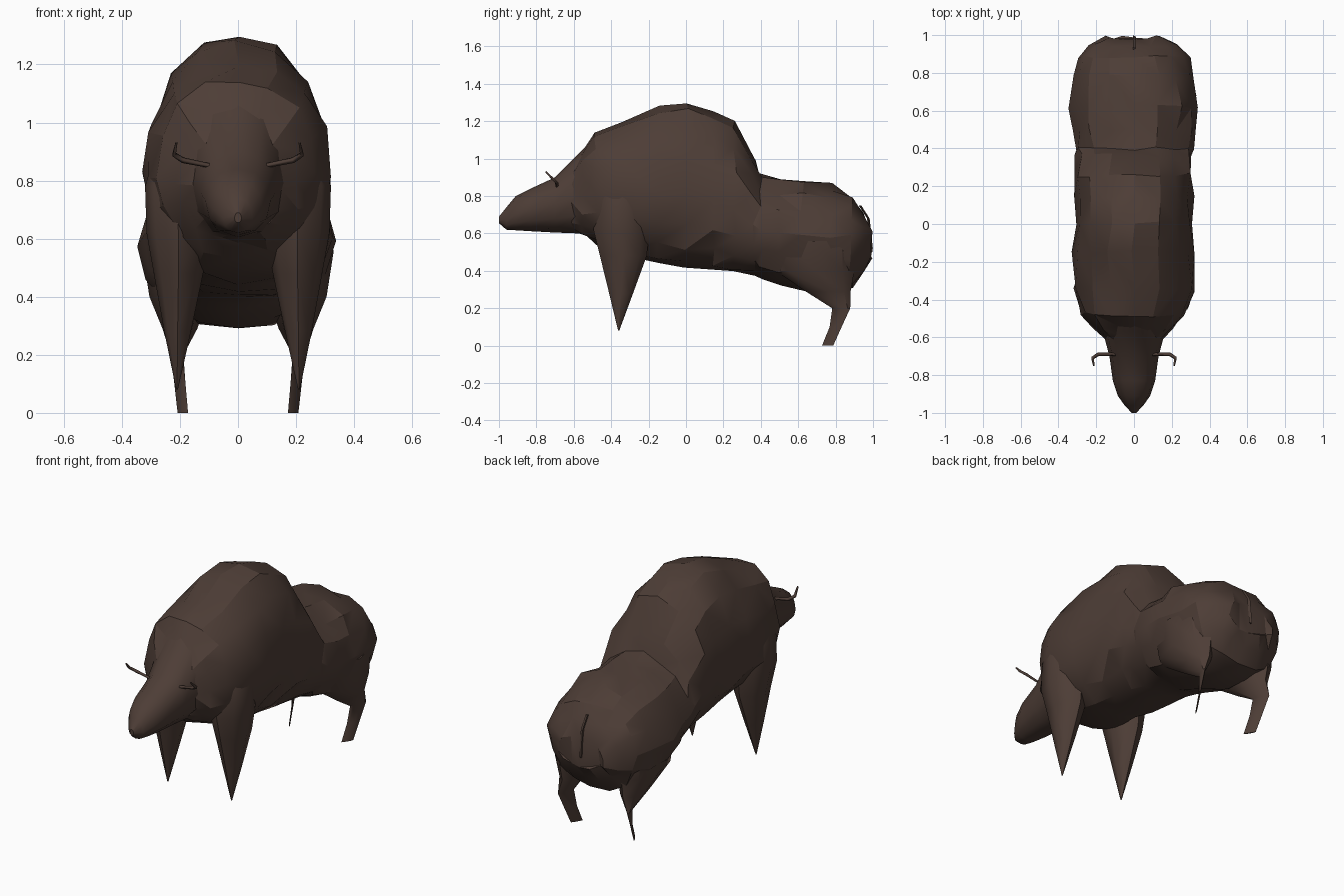
import bpy, bmesh, math, random
from mathutils import Vector

if "Cube" in bpy.data.objects:
    bpy.data.objects.remove(bpy.data.objects["Cube"])

random.seed(4)
fur = bpy.data.materials.new("dark_brown_fur")
fur.diffuse_color = (0.075, 0.047, 0.037, 1)
fur.use_nodes = True
fur.node_tree.nodes["Principled BSDF"].inputs["Base Color"].default_value = fur.diffuse_color


def finish(obj, angle=24):
    obj.data.materials.append(fur)
    bpy.ops.object.select_all(action='DESELECT')
    obj.select_set(True)
    bpy.context.view_layer.objects.active = obj
    bpy.ops.object.shade_smooth_by_angle(angle=math.radians(angle))


def loft(name, rings, jitter=0.0, angle=24):
    """Skin a list of equal-length point rings and cap both ends."""
    bm = bmesh.new()
    rows = []
    for ring in rings:
        rows.append([bm.verts.new(Vector(p) + Vector([random.uniform(-jitter, jitter) for _ in range(3)]))
                     for p in ring])
    n = len(rows[0])
    for a, b in zip(rows, rows[1:]):
        for i in range(n):
            j = (i + 1) % n
            bm.faces.new((a[i], a[j], b[j], b[i]))
    bm.faces.new(rows[0])
    bm.faces.new(rows[-1])
    if jitter:
        bmesh.ops.triangulate(bm, faces=bm.faces[:])
    bmesh.ops.recalc_face_normals(bm, faces=bm.faces[:])
    mesh = bpy.data.meshes.new(name)
    bm.to_mesh(mesh)
    bm.free()
    obj = bpy.data.objects.new(name, mesh)
    bpy.context.collection.objects.link(obj)
    finish(obj, angle)
    return obj


def section(y, lo, hi, w, mid, power=2.15, n=16):
    """Rounded cross-section across the body, widest at height mid."""
    pts = []
    for i in range(n):
        a = 2 * math.pi * i / n
        c, s = math.cos(a), math.sin(a)
        x = math.copysign(abs(c) ** (2 / power), c) * w
        t = math.copysign(abs(s) ** (2 / power), s)
        pts.append((x, y, mid + t * ((hi - mid) if t > 0 else (mid - lo))))
    return pts


def leg_ring(side, z, x, y, rx, ry, skew=0.0, n=8):
    """Level ring of a leg; skew turns thin shins outward towards the back."""
    ring = []
    for i in range(n):
        a = 2 * math.pi * i / n
        dy = ry * math.sin(a)
        ring.append((side * (x + rx * math.cos(a) + skew * dy), y + dy, z))
    return ring


# Body: chest, tall hump, step down to the loin, round rump
loft("body", [section(*s) for s in [
    (-0.61, 0.62, 0.97, 0.15, 0.78), (-0.55, 0.59, 1.06, 0.21, 0.80),
    (-0.48, 0.54, 1.15, 0.275, 0.82), (-0.35, 0.48, 1.20, 0.32, 0.82),
    (-0.15, 0.45, 1.275, 0.32, 0.82), (0.00, 0.42, 1.30, 0.312, 0.80),
    (0.14, 0.41, 1.25, 0.312, 0.77), (0.26, 0.39, 1.19, 0.31, 0.73),
    (0.36, 0.37, 1.01, 0.305, 0.66), (0.40, 0.36, 0.91, 0.305, 0.63),
    (0.50, 0.33, 0.90, 0.32, 0.60), (0.62, 0.30, 0.89, 0.335, 0.58),
    (0.78, 0.28, 0.86, 0.318, 0.58), (0.88, 0.30, 0.80, 0.29, 0.58),
    (0.95, 0.38, 0.72, 0.235, 0.57), (0.99, 0.46, 0.64, 0.15, 0.55)]], 0.013)

# Head: long wedge with a pointed muzzle, running back into the forehead
loft("head", [section(*s, n=12) for s in [
    (-1.00, 0.655, 0.69, 0.012, 0.67), (-0.96, 0.62, 0.74, 0.05, 0.67),
    (-0.91, 0.617, 0.80, 0.085, 0.70), (-0.83, 0.612, 0.84, 0.112, 0.73),
    (-0.70, 0.605, 0.90, 0.13, 0.76), (-0.57, 0.60, 1.03, 0.165, 0.80),
    (-0.46, 0.56, 1.14, 0.17, 0.85)]], angle=40)

# Legs: spiked front legs, thin bent hind legs under heavy thighs
for side, label in ((-1, "left"), (1, "right")):
    loft("front_leg_" + label, [leg_ring(side, *r) for r in [
        (0.92, 0.22, -0.33, 0.06, 0.10), (0.78, 0.215, -0.34, 0.105, 0.14),
        (0.62, 0.205, -0.345, 0.11, 0.15), (0.48, 0.205, -0.335, 0.085, 0.125),
        (0.28, 0.208, -0.347, 0.046, 0.064), (0.08, 0.21, -0.36, 0.003, 0.003)]], angle=50)
    loft("hind_leg_" + label, [leg_ring(side, *r) for r in [
        (0.56, 0.20, 0.68, 0.13, 0.22), (0.40, 0.205, 0.69, 0.10, 0.21),
        (0.29, 0.20, 0.76, 0.06, 0.12), (0.20, 0.21, 0.83, 0.012, 0.048, 0.4),
        (0.10, 0.20, 0.80, 0.006, 0.032, 0.6), (0.0, 0.19, 0.757, 0.004, 0.030, 0.6)]], angle=40)

    # Horn: short thin stick bending forward and up
    curve = bpy.data.curves.new("horn_" + label, 'CURVE')
    curve.dimensions = '3D'
    curve.bevel_depth = 0.010
    curve.bevel_resolution = 0
    curve.use_fill_caps = True
    sp = curve.splines.new('POLY')
    path = [(0.09, -0.69, 0.85, 0.8), (0.19, -0.69, 0.87, 1),
            (0.22, -0.71, 0.89, 0.9), (0.212, -0.75, 0.93, 0.5)]
    sp.points.add(len(path) - 1)
    for p, (x, y, z, r) in zip(sp.points, path):
        p.co = (side * x, y, z, 1)
        p.radius = r
    horn = bpy.data.objects.new("horn_" + label, curve)
    bpy.context.collection.objects.link(horn)
    curve.materials.append(fur)

# Tail: tiny tuft on the rump
loft("tail", [[(0.010 * math.cos(a), y + 0.008 * math.sin(a), z) for a in (0, 2.1, 4.2)]
              for y, z in ((0.93, 0.75), (0.975, 0.68), (0.992, 0.52))])
